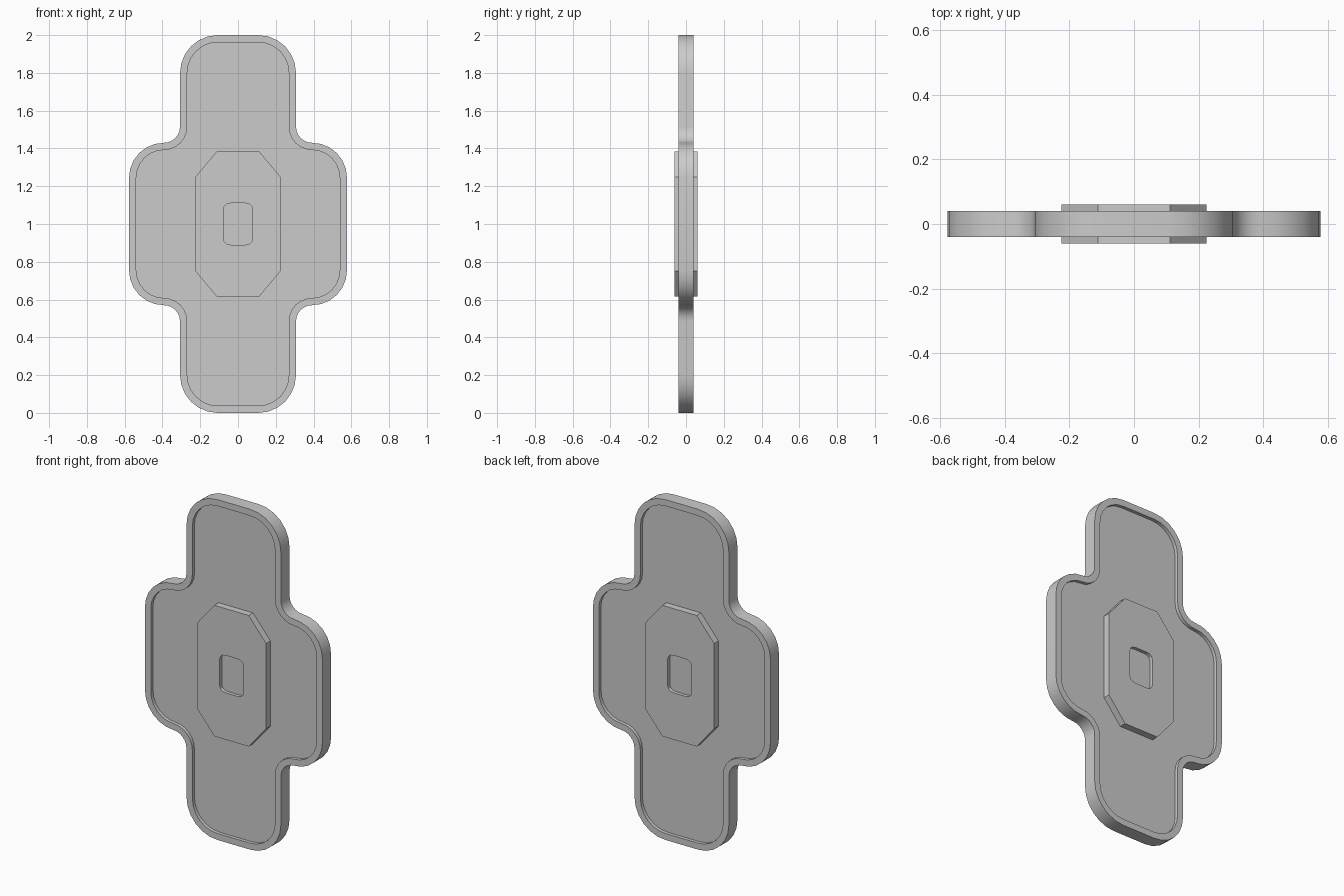
import bpy
import bmesh
from math import radians, cos, sin

cube = bpy.data.objects.get("Cube")
if cube:
    bpy.data.objects.remove(cube)

MID = 1.0  # height of the plate's centre

grey = bpy.data.materials.new("light_grey")
grey.use_nodes = True
grey.diffuse_color = (0.6, 0.6, 0.6, 1)
grey.node_tree.nodes["Principled BSDF"].inputs["Base Color"].default_value = (0.6, 0.6, 0.6, 1)


def arc(cx, cz, rx, rz, start, end, steps):
    """Points on an elliptical arc, angles in degrees."""
    angles = [radians(start + (end - start) * i / steps) for i in range(steps + 1)]
    return [(cx + rx * cos(a), cz + rz * sin(a)) for a in angles]


def four_way(quarter):
    """Mirror a quarter outline (top to side) into a closed loop."""
    half = quarter + [(x, -z) for x, z in reversed(quarter)]
    return half + [(-x, z) for x, z in reversed(half)]


def loft(name, sections):
    """Skin a series of (outline, y) sections and cap both ends."""
    bm = bmesh.new()
    rings = [[bm.verts.new((x, y, MID + z)) for x, z in outline] for outline, y in sections]
    for a, b in zip(rings, rings[1:]):
        for i in range(len(a)):
            bm.faces.new((a[i - 1], a[i], b[i], b[i - 1]))
    bm.faces.new(rings[0])
    bm.faces.new(rings[-1])
    bmesh.ops.remove_doubles(bm, verts=bm.verts, dist=0.0001)
    bmesh.ops.recalc_face_normals(bm, faces=bm.faces)
    mesh = bpy.data.meshes.new(name)
    bm.to_mesh(mesh)
    bm.free()
    mesh.materials.append(grey)
    obj = bpy.data.objects.new(name, mesh)
    bpy.context.collection.objects.link(obj)
    bpy.ops.object.select_all(action="DESELECT")
    obj.select_set(True)
    bpy.context.view_layer.objects.active = obj
    bpy.ops.object.shade_smooth_by_angle(angle=radians(30))
    return obj


def plate_outline(inset):
    """Rounded cross, shrunk evenly by inset."""
    arm, fillet, side = 0.2 - inset, 0.085 + inset, 0.185 - inset
    quarter = arc(0.107, 0.8, arm, arm, 90, 0, 6)
    quarter += arc(0.392, 0.515, fillet, fillet, 180, 270, 6)
    quarter += arc(0.392, 0.245, side, side, 90, 0, 6)[1:]
    return four_way(quarter)


# Cross plate with a raised rim on both faces
outer, inner = plate_outline(0), plate_outline(0.038)
loft("rimmed_plate", [(inner, -0.02), (inner, -0.04), (outer, -0.04),
                      (outer, 0.04), (inner, 0.04), (inner, 0.02)])

# Octagonal boss with a rounded recess in both faces; corners are doubled to match the recess
octagon = four_way([(0.112, 0.385)] * 2 + [(0.225, 0.25)] * 2)
recess = four_way(arc(0.04, 0.08, 0.037, 0.03, 90, 0, 3))
loft("octagonal_boss", [(recess, -0.04), (recess, -0.06), (octagon, -0.06),
                        (octagon, 0.06), (recess, 0.06), (recess, 0.04)])
